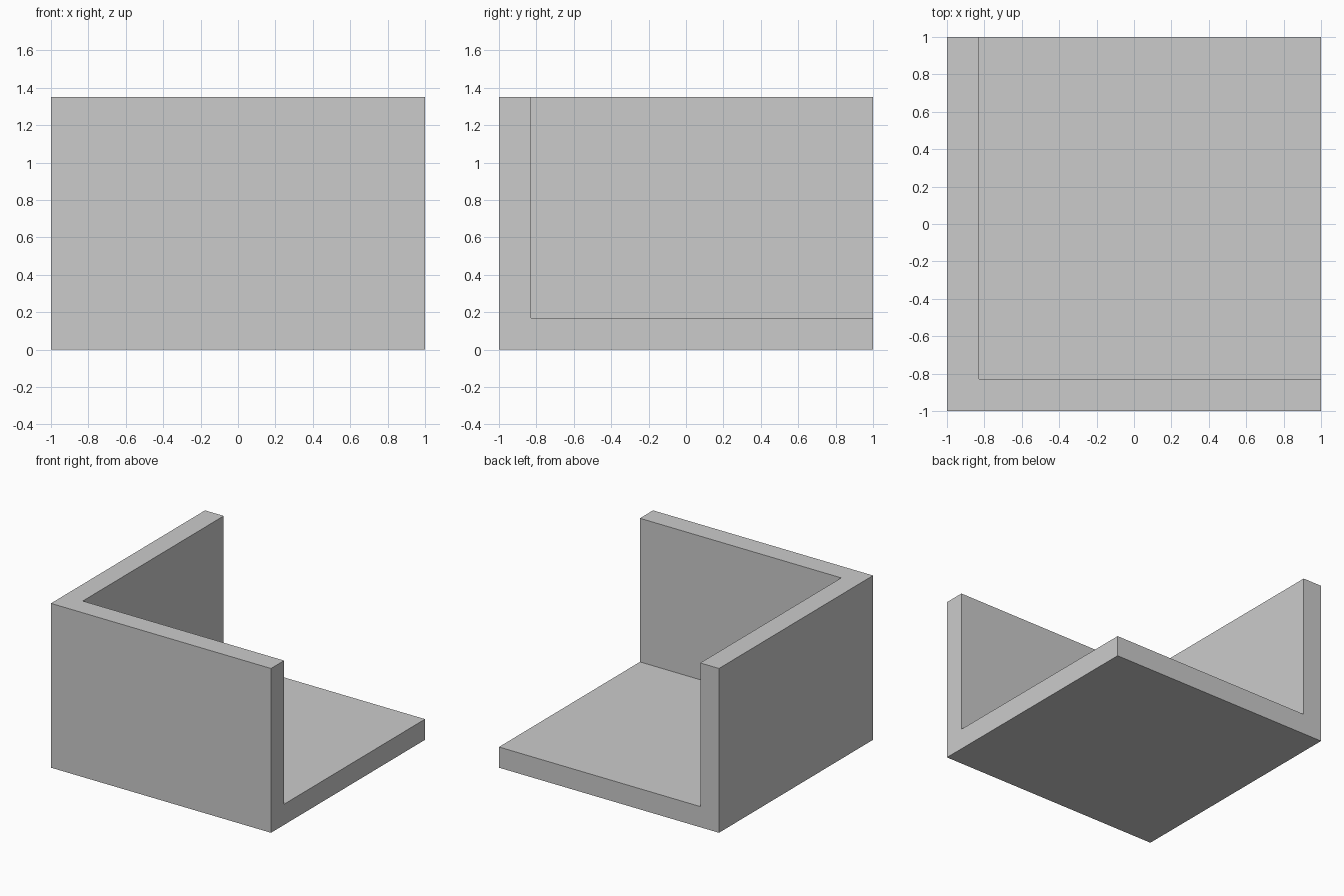
import bpy

if "Cube" in bpy.data.objects:
    bpy.data.objects.remove(bpy.data.objects["Cube"])


def box(name, lo, hi):
    """Axis-aligned box between two corners."""
    bpy.ops.mesh.primitive_cube_add(size=1, location=[(a + b) / 2 for a, b in zip(lo, hi)])
    obj = bpy.context.object
    obj.name = name
    obj.scale = [b - a for a, b in zip(lo, hi)]
    bpy.ops.object.transform_apply(location=False, rotation=False, scale=True)
    return obj


HEIGHT, THICK = 1.35, 0.17

# Solid block that becomes a floor with two walls
corner = box("corner_room", (-1, -1, 0), (1, 1, HEIGHT))

# Cutter hollows it out, leaving the right, back and top open
cutter = box("room_cutter", (-1 + THICK, -1 + THICK, THICK), (1.5, 1.5, HEIGHT + 0.5))
cutter.hide_render = True
cutter.hide_set(True)

cut = corner.modifiers.new("hollow", 'BOOLEAN')
cut.operation = 'DIFFERENCE'
cut.solver = 'EXACT'
cut.object = cutter
